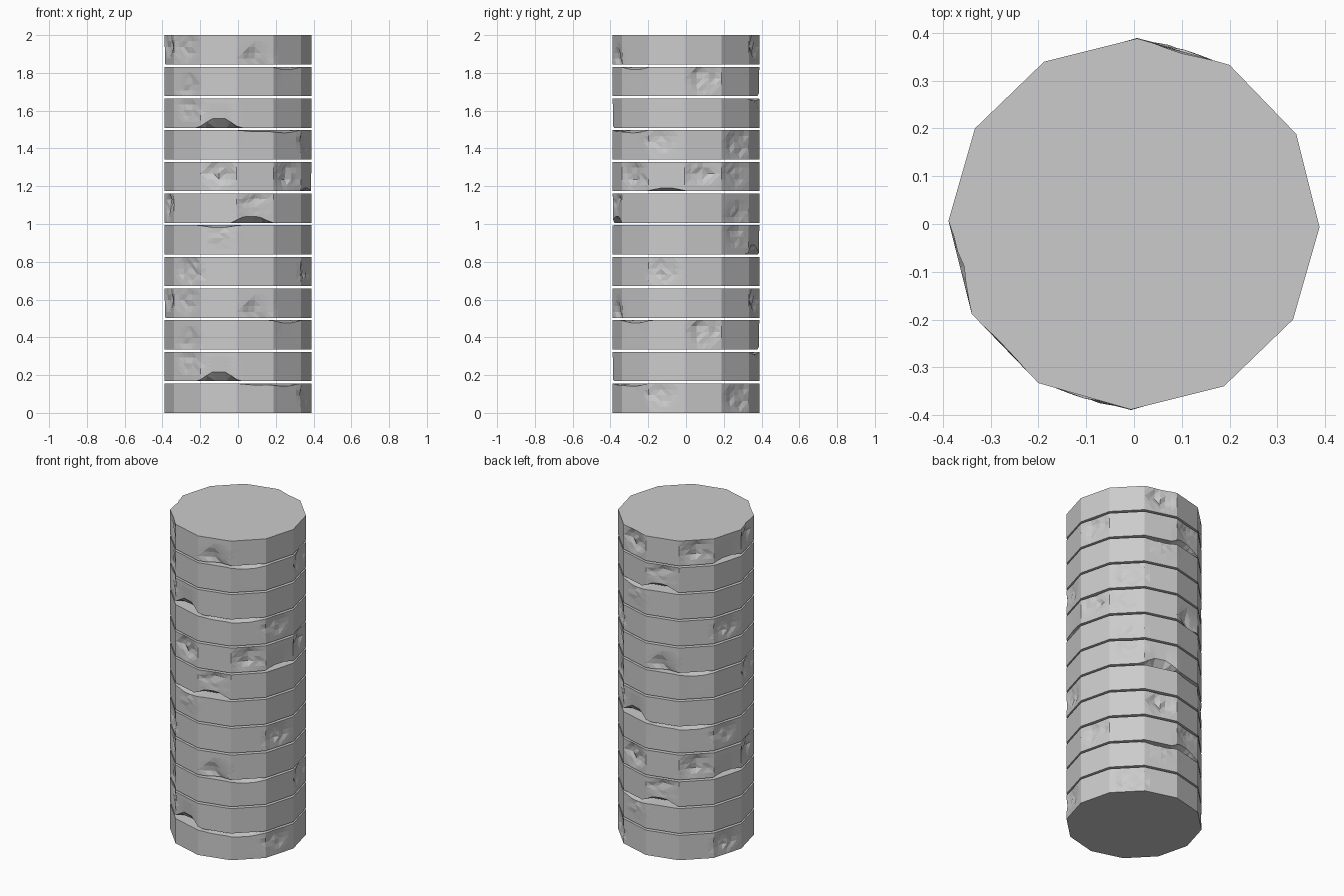
import bpy, bmesh, random
from math import cos, sin, radians, hypot

if "Cube" in bpy.data.objects:
    bpy.data.objects.remove(bpy.data.objects["Cube"])

random.seed(7)
COUNT, SIDES, COLS = 12, 12, 6
GAP, R = 0.012, 0.388
H = (2 - GAP * (COUNT - 1)) / COUNT
ROWS = [0, 0.2, 0.4, 0.6, 0.8, 1]

# Four weathered drum designs; each damage entry is
# (kind, facet angle, position along facet 0-1, height 0-1, depth)
DESIGNS = [
    [("dip", -75, 0.6, 1, 0.008), ("dip", -45, 0.4, 1, 0.014), ("chip", -15, 0.3, 0.6, 0.012),
     ("chip", 45, 0.6, 0.5, 0.018), ("chip", 165, 0.4, 0.5, 0.014)],
    [("dip", -105, 0.5, 0, 0.05), ("chip", -135, 0.6, 0.7, 0.012),
     ("dip", 75, 0.5, 1, 0.012), ("chip", 75, 0.6, 0.8, -0.007)],
    [("dip", 105, 0.4, 0, 0.035), ("chip", 105, 0.5, 0.6, 0.014), ("chip", -135, 0.6, 0.3, 0.010),
     ("chip", 15, 0.5, 0.6, 0.022), ("dip", -45, 0.5, 1, 0.014)],
    [("chip", -75, 0.6, 0.2, 0.020), ("chip", 75, 0.5, 0.6, 0.020), ("chip", 135, 0.5, 0.5, 0.022),
     ("chip", -165, 0.5, 0.7, 0.020), ("dip", 165, 0.5, 0, 0.016), ("chip", -135, 0.5, 0.6, 0.010)],
]


def facet_point(col, radius):
    """Point on the twelve-sided outline."""
    k, t = col // COLS, (col % COLS) / COLS
    a, b = radians(30 * k - 1), radians(30 * k + 29)
    return (radius * (cos(a) * (1 - t) + cos(b) * t),
            radius * (sin(a) * (1 - t) + sin(b) * t))


def drum_mesh(name, damage):
    bm = bmesh.new()
    n = SIDES * COLS
    rings = []
    for zf in ROWS:
        ring = []
        for c in range(n):
            inward, dz = 0.0, 0.0
            for kind, ang, pos, height, depth in damage:
                centre = ((ang - 15) / 30 % SIDES + pos) * COLS
                d = (c - centre + n / 2) % n - n / 2
                if kind == "chip":
                    w = 1 - hypot(d / 3.0, (zf - height) / 0.5)
                    if w > 0:
                        inward += depth * min(1, 1.6 * w) * random.uniform(0.2, 1.1)
                else:
                    w = max(0, min(1, 1.5 * (1 - abs(d) / 3.4)))
                    near = max(0, 1 - abs(zf - height) / 0.9)
                    dz += (1 if height == 0 else -1) * depth * w * near
                    inward += 0.15 * depth * w * near
            x, y = facet_point(c, R - inward)
            ring.append(bm.verts.new((x, y, zf * H + dz)))
        rings.append(ring)
    # Inner rims keep the flat bearing faces level behind broken edges
    low = [bm.verts.new((*facet_point(c, R - 0.06), 0)) for c in range(n)]
    high = [bm.verts.new((*facet_point(c, R - 0.06), H)) for c in range(n)]
    rings = [low] + rings + [high]
    for lo, hi in zip(rings, rings[1:]):
        for c in range(n):
            e = (c + 1) % n
            bm.faces.new((lo[c], lo[e], hi[e], hi[c]))
    bm.faces.new(low[::-1])
    bm.faces.new(high)
    # Triangulate broken areas, then merge the flat ones back to plain facets
    bmesh.ops.triangulate(bm, faces=bm.faces[:])
    bmesh.ops.dissolve_limit(bm, angle_limit=radians(0.5),
                             verts=bm.verts[:], edges=bm.edges[:])
    bmesh.ops.recalc_face_normals(bm, faces=bm.faces[:])
    mesh = bpy.data.meshes.new(name)
    bm.to_mesh(mesh)
    bm.free()
    return mesh


# Stack of drums: designs repeat every four, turned half a revolution each time
meshes = [drum_mesh(f"column_drum_{i}", d) for i, d in enumerate(DESIGNS)]
for i in range(COUNT):
    drum = bpy.data.objects.new(f"column_drum_{i + 1:02d}", meshes[i % 4])
    drum.location.z = i * (H + GAP)
    drum.rotation_euler.z = radians(180 * (i // 4))
    bpy.context.collection.objects.link(drum)
